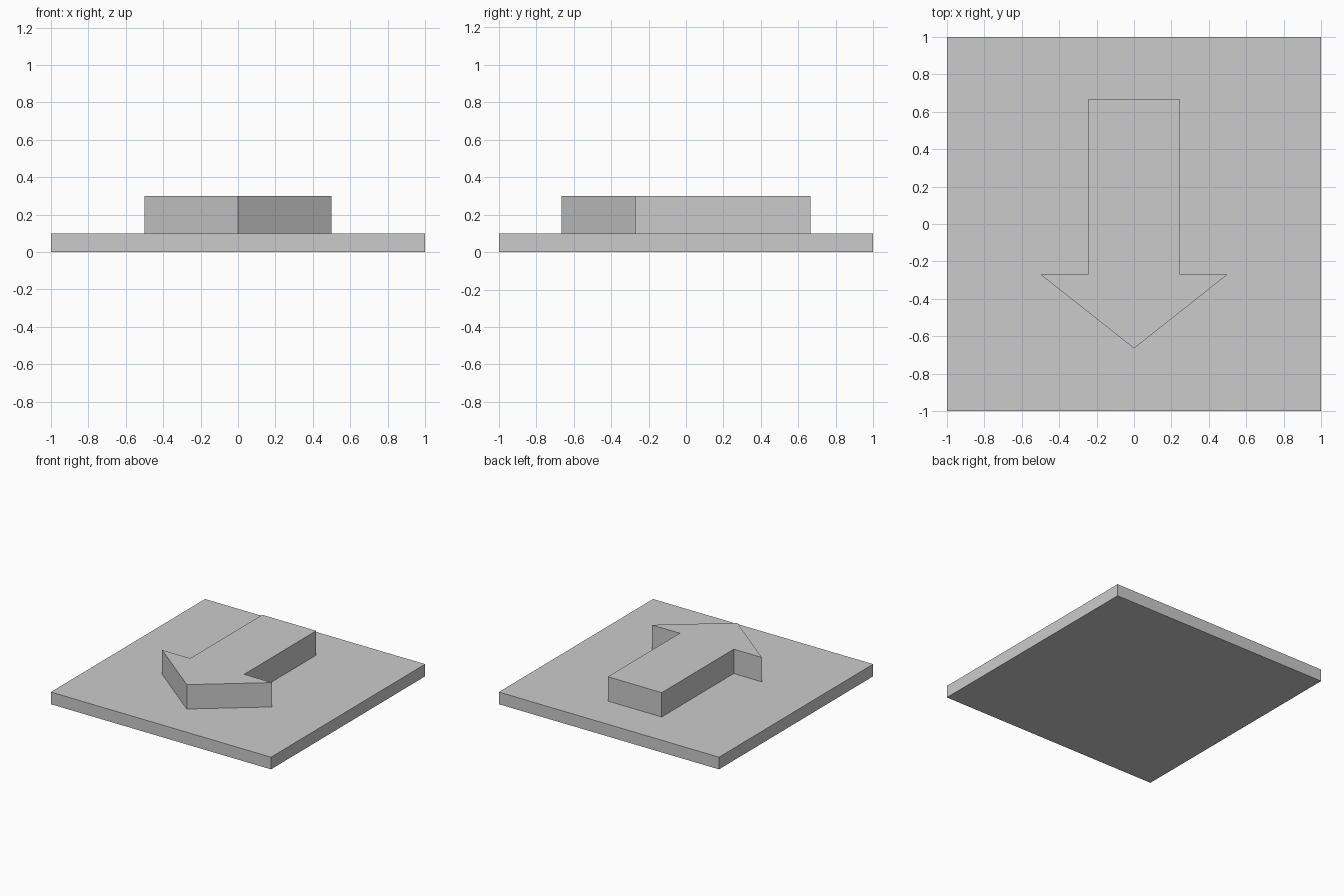
import bpy
import bmesh

cube = bpy.data.objects.get("Cube")
if cube:
    bpy.data.objects.remove(cube, do_unlink=True)

# One plain grey for the whole model
grey = bpy.data.materials.new("light_grey")
grey.use_nodes = True
grey.diffuse_color = (0.6, 0.6, 0.6, 1)
grey.node_tree.nodes["Principled BSDF"].inputs["Base Color"].default_value = grey.diffuse_color


def extrude_outline(name, outline, bottom, top):
    """Make a flat-sided solid from an outline in the ground plane."""
    bm = bmesh.new()
    face = bm.faces.new([bm.verts.new((x, y, bottom)) for x, y in outline])
    result = bmesh.ops.extrude_face_region(bm, geom=[face], use_keep_orig=True)
    moved = [v for v in result["geom"] if isinstance(v, bmesh.types.BMVert)]
    bmesh.ops.translate(bm, verts=moved, vec=(0, 0, top - bottom))
    bmesh.ops.recalc_face_normals(bm, faces=bm.faces)
    mesh = bpy.data.meshes.new(name)
    bm.to_mesh(mesh)
    bm.free()
    mesh.materials.append(grey)
    obj = bpy.data.objects.new(name, mesh)
    bpy.context.collection.objects.link(obj)
    return obj


# Square base plate
extrude_outline("base_plate", [(-1, -1), (1, -1), (1, 1), (-1, 1)], 0, 0.1)

# Raised arrow pointing to the front, mirrored from its left half
half = [(0.5, -0.27), (0.245, -0.27), (0.245, 0.665)]
outline = [(0, -0.665)] + half + [(-x, y) for x, y in reversed(half)]
extrude_outline("arrow", outline, 0.1, 0.3)
